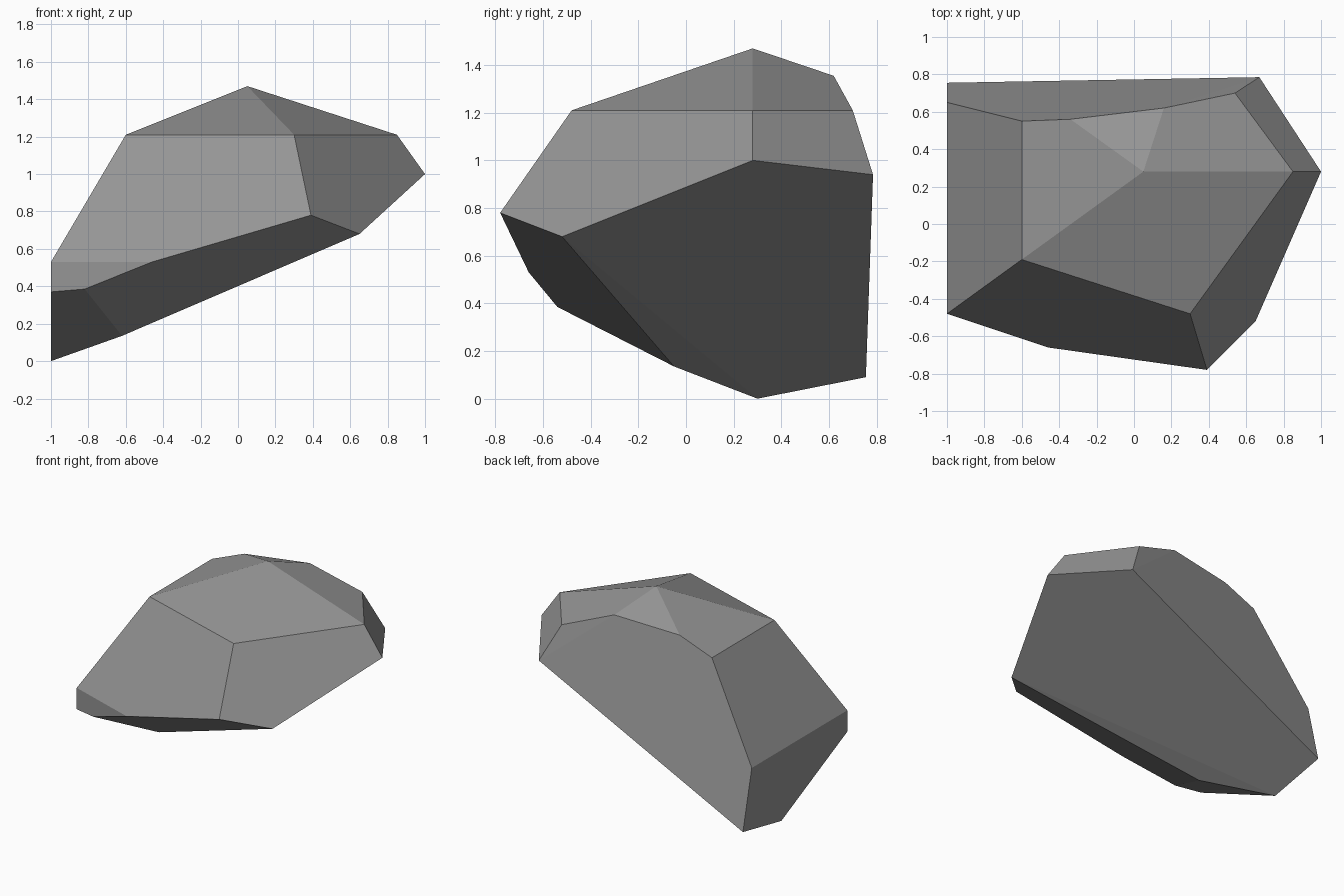
import bpy
import bmesh
from math import radians

cube = bpy.data.objects.get("Cube")
if cube:
    bpy.data.objects.remove(cube, do_unlink=True)

# Plain stone grey
stone = bpy.data.materials.new("stone_grey")
stone.use_nodes = True
grey = (0.3, 0.3, 0.3, 1)
stone.diffuse_color = grey
stone.node_tree.nodes["Principled BSDF"].inputs["Base Color"].default_value = grey

# Corners of the faceted boulder, grouped by region
peak = [(0.05, 0.28, 1.47)]
shoulder = [(-0.6, -0.19, 1.21), (0.3, -0.48, 1.21), (0.85, 0.28, 1.21),
            (0.54, 0.7, 1.21), (0.16, 0.62, 1.355), (-0.34, 0.56, 1.314),
            (-0.6, 0.55, 1.21)]
rim = [(0.39, -0.78, 0.78), (0.65, -0.52, 0.68), (1, 0.28, 1), (0.67, 0.785, 0.94)]
flat_end = [(-1, -0.48, 0.53), (-1, 0.65, 0.53), (-1, 0.755, 0.09),
            (-1, 0.3, 0), (-1, -0.48, 0.37)]
underside = [(-0.46, -0.66, 0.53), (-0.82, -0.54, 0.385), (-0.62, -0.05, 0.135)]

# Wrap the corners in a hull, then merge coplanar triangles into facets
bm = bmesh.new()
for corner in peak + shoulder + rim + flat_end + underside:
    bm.verts.new(corner)
bmesh.ops.convex_hull(bm, input=bm.verts[:])
bmesh.ops.dissolve_limit(bm, angle_limit=radians(1.5), verts=bm.verts[:], edges=bm.edges[:])
bmesh.ops.recalc_face_normals(bm, faces=bm.faces[:])

mesh = bpy.data.meshes.new("boulder")
bm.to_mesh(mesh)
bm.free()
mesh.materials.append(stone)
boulder = bpy.data.objects.new("boulder", mesh)
bpy.context.collection.objects.link(boulder)
